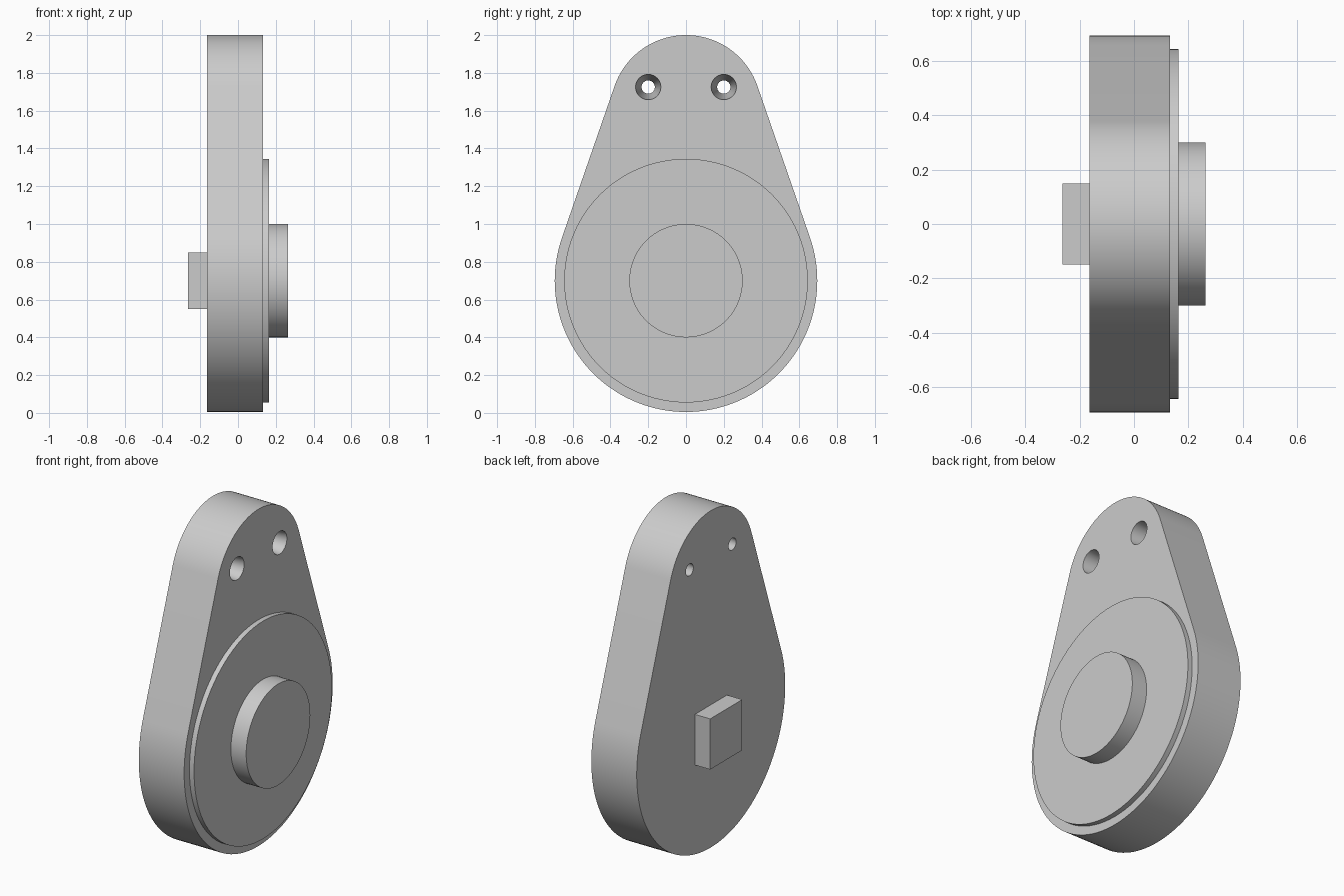
import bpy, bmesh
from math import sin, cos, asin, pi, radians

if "Cube" in bpy.data.objects:
    bpy.data.objects.remove(bpy.data.objects["Cube"])

X_KNOB, X_BACK, X_FRONT, X_DISC, X_BOSS = -0.2635, -0.1635, 0.1335, 0.1635, 0.2635
LOW_Z, LOW_R = 0.7, 0.695
TOP_Z, TOP_R = 1.6, 0.4


def arc(y, z, r, a0, a1, n):
    """Points on an arc in the side plane, angle measured from +y."""
    return [(y + r * cos(a0 + (a1 - a0) * i / n), z + r * sin(a0 + (a1 - a0) * i / n))
            for i in range(n + 1)]


def circle(y, z, r, n=96):
    return arc(y, z, r, 0, 2 * pi, n)[:-1]


def loft(name, x0, outline0, x1, outline1=None):
    """Closed solid between two matching outlines facing along x."""
    bm = bmesh.new()
    a = [bm.verts.new((x0, y, z)) for y, z in outline0]
    b = [bm.verts.new((x1, y, z)) for y, z in (outline1 or outline0)]
    n = len(a)
    bm.faces.new(a[::-1])
    bm.faces.new(b)
    for i in range(n):
        j = (i + 1) % n
        bm.faces.new((a[i], a[j], b[j], b[i]))
    bmesh.ops.recalc_face_normals(bm, faces=bm.faces)
    mesh = bpy.data.meshes.new(name)
    bm.to_mesh(mesh)
    bm.free()
    ob = bpy.data.objects.new(name, mesh)
    bpy.context.collection.objects.link(ob)
    return ob


def activate(ob):
    bpy.ops.object.select_all(action='DESELECT')
    ob.select_set(True)
    bpy.context.view_layer.objects.active = ob


# Teardrop plate: two arcs joined by their common tangents
t = asin((LOW_R - TOP_R) / (TOP_Z - LOW_Z))
outline = (arc(0, TOP_Z, TOP_R, t, pi - t, 56)
           + arc(0, LOW_Z, LOW_R, pi - t, 2 * pi + t, 80))
plate = loft("back_plate", X_BACK, outline, X_FRONT)

# Tapered screw holes, wide on the front face
for side in (-1, 1):
    cutter = loft("screw_hole_cutter",
                  X_BACK - 0.01, circle(side * 0.2, 1.725, 0.034, 40),
                  X_FRONT + 0.01, circle(side * 0.2, 1.725, 0.068, 40))
    cutter.hide_render = True
    mod = plate.modifiers.new("screw_hole", 'BOOLEAN')
    mod.operation = 'DIFFERENCE'
    mod.solver = 'EXACT'
    mod.object = cutter
    activate(plate)
    bpy.ops.object.modifier_apply(modifier=mod.name)
    bpy.data.objects.remove(cutter)

# Raised disc, round boss and square peg
disc = loft("raised_disc", X_FRONT, circle(0, LOW_Z, 0.645), X_DISC)
boss = loft("round_boss", X_DISC, circle(0, LOW_Z, 0.3), X_BOSS)
square = [(-0.15, 0.55), (0.15, 0.55), (0.15, 0.85), (-0.15, 0.85)]
peg = loft("square_peg", X_KNOB, square, X_BACK)

for ob in (plate, disc, boss, peg):
    activate(ob)
    bpy.ops.object.shade_smooth_by_angle(angle=radians(30))
